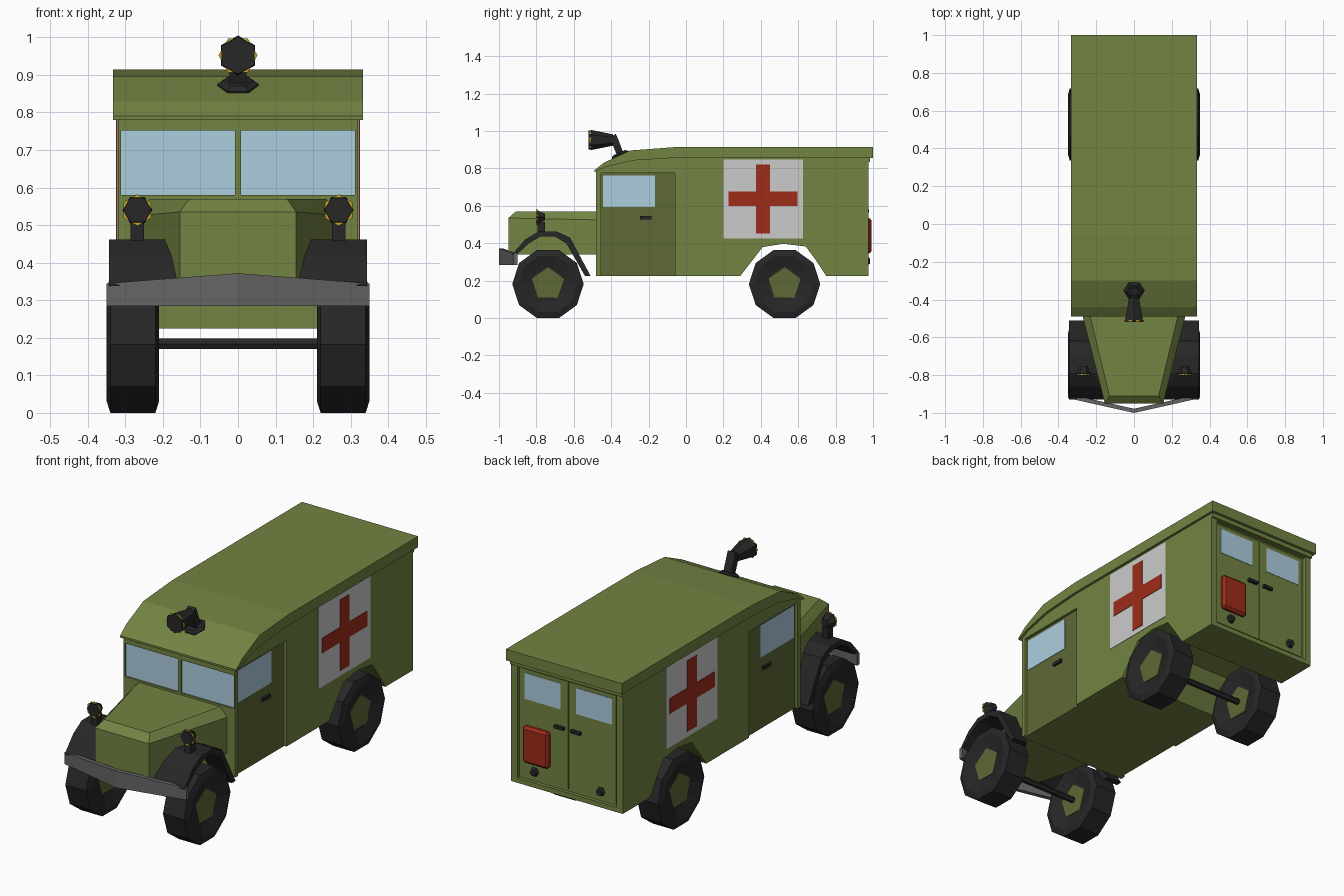
import bpy, bmesh
from math import cos, sin, pi

if "Cube" in bpy.data.objects:
    bpy.data.objects.remove(bpy.data.objects["Cube"])

def mat(name, r, g, b):
    m = bpy.data.materials.new(name)
    m.diffuse_color = (r, g, b, 1)
    m.use_nodes = True
    m.node_tree.nodes["Principled BSDF"].inputs["Base Color"].default_value = m.diffuse_color
    return m

GREEN = mat("olive", .17, .23, .055)
DARK = mat("dark_olive", .11, .14, .035)
GLASS = mat("glass", .42, .62, .74)
RED = mat("red", .34, .025, .01)
WHITE = mat("white", .7, .7, .7)
GREY = mat("bumper_grey", .13, .13, .13)
BLACK = mat("black", .02, .02, .02)
YELLOW = mat("lamp_yellow", .6, .38, .02)

def finish(name, bm, m):
    bmesh.ops.recalc_face_normals(bm, faces=bm.faces)
    me = bpy.data.meshes.new(name)
    bm.to_mesh(me)
    bm.free()
    me.materials.append(m)
    o = bpy.data.objects.new(name, me)
    bpy.context.collection.objects.link(o)
    return o

def prism(name, pts, x0, x1, m):
    """Extrude a (y, z) outline along x; x0 and x1 may be functions of y."""
    bm = bmesh.new()
    f = lambda v, y: v(y) if callable(v) else v
    a = [bm.verts.new((f(x0, y), y, z)) for y, z in pts]
    b = [bm.verts.new((f(x1, y), y, z)) for y, z in pts]
    bm.faces.new(a)
    bm.faces.new(b)
    for i in range(len(pts)):
        j = (i + 1) % len(pts)
        bm.faces.new((a[i], a[j], b[j], b[i]))
    return finish(name, bm, m)

def box(name, x0, x1, y0, y1, z0, z1, m):
    return prism(name, [(y0, z0), (y1, z0), (y1, z1), (y0, z1)], x0, x1, m)

def lathe(name, rings, n, axis, loc, m, phase=0):
    """Capped solid from (radius, offset) rings round the x, y or z axis."""
    bm = bmesh.new()
    loops = []
    for r, a in rings:
        loop = []
        for i in range(n):
            t = 2 * pi * i / n + phase
            c, s = r * cos(t), r * sin(t)
            p = {"x": (a, c, s), "y": (c, a, s), "z": (c, s, a)}[axis]
            loop.append(bm.verts.new([p[k] + loc[k] for k in range(3)]))
        loops.append(loop)
    for p, q in zip(loops, loops[1:]):
        for i in range(n):
            bm.faces.new((p[i], p[(i + 1) % n], q[(i + 1) % n], q[i]))
    bm.faces.new(loops[0])
    bm.faces.new(loops[-1])
    return finish(name, bm, m)

def hull(name, pts, m):
    bm = bmesh.new()
    for x, y, z in pts:
        bm.verts.new((x, y, z))
        bm.verts.new((-x, y, z))
    bmesh.ops.convex_hull(bm, input=bm.verts)
    bmesh.ops.dissolve_limit(bm, angle_limit=.02, verts=bm.verts, edges=bm.edges)
    return finish(name, bm, m)

def cut(o, cutter):
    mod = o.modifiers.new("cut", "BOOLEAN")
    mod.operation, mod.solver, mod.object = "DIFFERENCE", "EXACT", cutter
    bpy.context.view_layer.objects.active = o
    bpy.ops.object.modifier_apply(modifier=mod.name)
    bpy.data.objects.remove(cutter)

# body shell with rear wheel arches
body = prism("body", [(-.48, .225), (.29, .225), (.36, .315), (.41, .38), (.52, .397),
                      (.64, .383), (.69, .315), (.75, .225), (.975, .225), (.975, .87),
                      (-.06, .87), (-.28, .852), (-.43, .81), (-.48, .79)], -.32, .32, GREEN)
for s in (-1, 1):
    cut(body, box("door_cutter", s * .305, s * .4, -.455, -.06, .2, .775, GREEN))
    cut(body, box("windscreen_cutter", s * .008, s * .312, -.6, -.468, .58, .752, GREEN))
cut(body, box("rear_cutter", -.285, .285, .957, 1.1, .25, .83, GREEN))

# roof with sloping front
prism("roof", [(-.49, .78), (-.43, .808), (-.28, .843), (-.06, .857), (1, .857), (1, .914),
               (-.06, .914), (-.3, .896), (-.44, .83), (-.49, .79)], -.333, .333, GREEN)
box("rear_gutter", -.32, .32, .97, .985, .835, .86, GREEN)

# bonnet
hull("bonnet", [(.155, -.95, .34), (.155, -.95, .535), (.13, -.91, .57), (.235, -.475, .57),
                (.275, -.475, .525), (.275, -.475, .34)], GREEN)

# side details
for s, side in ((-1, "left"), (1, "right")):
    def sbox(name, x0, x1, *r):
        return box(side + "_" + name, s * x0, s * x1, *r)
    sbox("windscreen", .008, .312, -.472, -.465, .58, .752, GLASS)
    sbox("cab_door", .3, .307, -.455, -.06, .225, .775, DARK)
    sbox("door_window", .3, .309, -.445, -.165, .595, .762, GLASS)
    sbox("door_handle", .305, .318, -.245, -.185, .527, .545, BLACK)
    sbox("white_panel", .315, .322, .2, .625, .425, .848, WHITE)
    sbox("cross_upright", .315, .325, .375, .45, .452, .82, RED)
    sbox("cross_bar", .315, .3248, .228, .595, .6, .678, RED)
    # rear doors
    sbox("rear_door", .002, .272, .95, .962, .262, .82, GREEN)
    sbox("rear_window", .045, .25, .95, .964, .665, .8, GLASS)
    sbox("rear_handle", .02, .075, .96, .978, .565, .58, BLACK)
    lathe(side + "_tail_light", [(.012, 0), (.012, .012), (.024, .012), (.018, .03)], 6, "y",
          (s * .19, .955, .305), BLACK)
    # front mudguard, its inner edge following the bonnet
    prism(side + "_mudguard",
          [(-.93, .34), (-.86, .42), (-.79, .462), (-.69, .462), (-.62, .43), (-.51, .225),
           (-.54, .225), (-.64, .4), (-.7, .435), (-.78, .435), (-.84, .4), (-.91, .335)],
          lambda y: s * (.15 + (y + .95) * .25), s * .343, BLACK)
    # headlight
    x = s * .268
    lathe(side + "_headlight", [(.037, 0), (.04, .012), (.02, .05)], 6, "y",
          (x, -.803, .54), BLACK)
    lathe(side + "_headlight_lens", [(.042, 0), (.042, .006)], 6, "y",
          (x, -.799, .54), YELLOW, pi / 6)
    sbox("headlight_stem", .25, .286, -.795, -.755, .44, .515, BLACK)

# spare can on the right rear door
hull_can = box("fuel_can", .1, .25, .955, .991, .345, .535, RED)
bev = hull_can.modifiers.new("bevel", "BEVEL")
bev.width, bev.segments = .012, 1

# bumper, a shallow V taller in the middle
bm = bmesh.new()
rings = [[bm.verts.new(p) for p in ((x, y, .285), (x, y + .022, .285), (x, y + .022, t), (x, y, t))]
         for x, y, t in ((-.35, -.922, .345), (0, -1, .372), (.35, -.922, .345))]
for a, b in zip(rings, rings[1:]):
    for i in range(4):
        bm.faces.new((a[i], a[(i + 1) % 4], b[(i + 1) % 4], b[i]))
bm.faces.new(rings[0])
bm.faces.new(rings[2])
finish("front_bumper", bm, GREY)

# wheels and axles
for end, y in (("front", -.738), ("rear", .527)):
    lathe(end + "_axle", [(.016, -.23), (.016, .23)], 6, "x", (0, y, .184), BLACK)
    for s, side in ((-1, "left"), (1, "right")):
        loc = (s * .28, y, .182)
        lathe(f"{end}_{side}_tyre", [(.09, -.05), (.158, -.07), (.191, -.06), (.191, .06),
                                     (.158, .07), (.09, .05)], 10, "x", loc, BLACK)
        lathe(f"{end}_{side}_hub", [(.09, -.053), (.09, .053)], 5, "x", loc, DARK, .3)

# roof spotlight on a tilted base
base = lathe("spotlight_base", [(.055, -.015), (.055, .008), (.04, .018)], 6, "z", (0, 0, 0), BLACK)
base.location = (0, -.35, .868)
base.rotation_euler = (.42, 0, 0)
prism("spotlight_arm", [(-.41, .965), (-.375, .985), (-.36, .95), (-.33, .87), (-.365, .86),
                        (-.395, .935)], -.022, .022, BLACK)
lathe("spotlight", [(.05, 0), (.053, .015), (.03, .13)], 6, "y", (0, -.52, .952), BLACK, pi / 6)
lathe("spotlight_lens", [(.052, 0), (.052, .008)], 6, "y", (0, -.515, .952), YELLOW)
